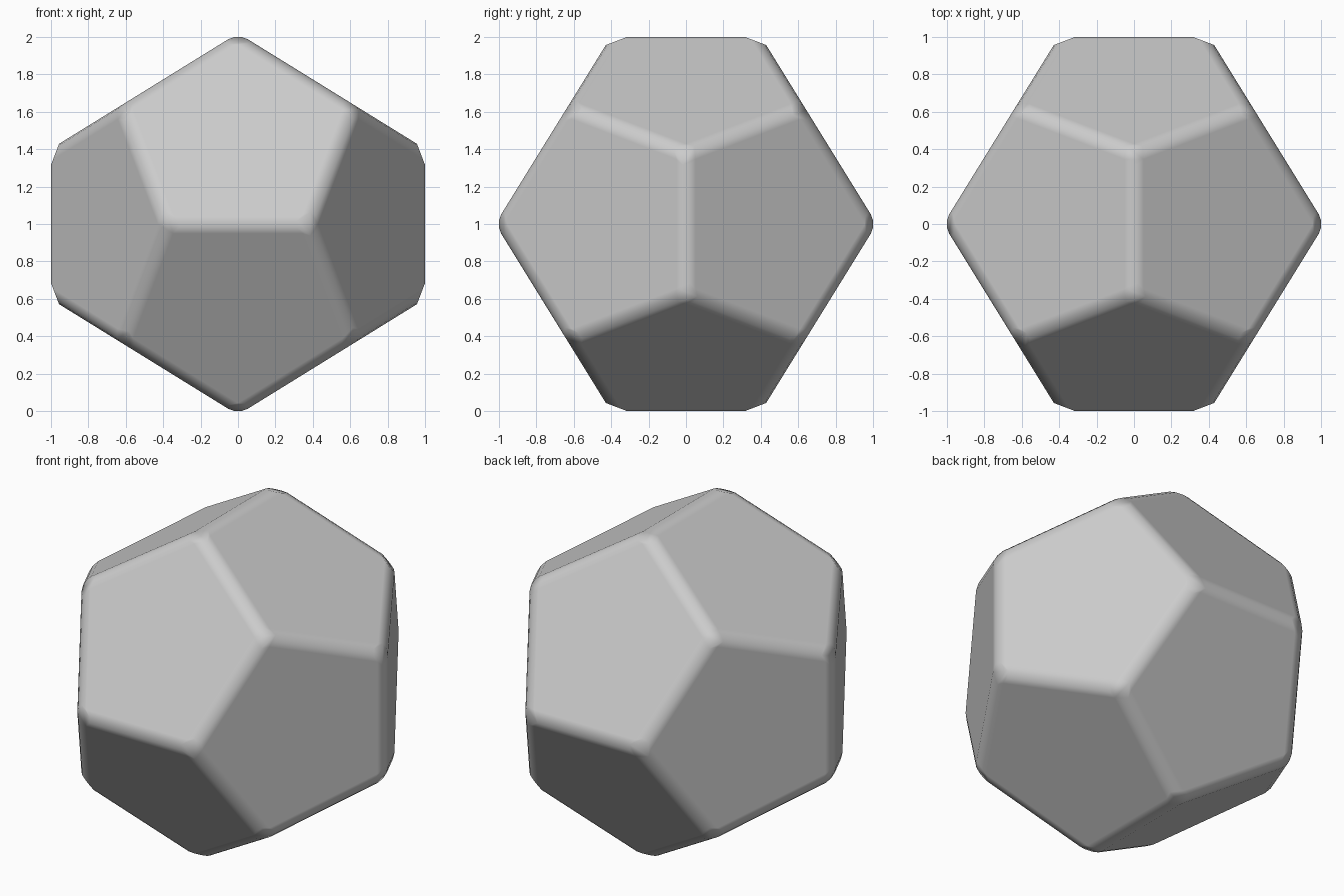
import bpy, bmesh
from math import sin, cos, pi, sqrt, radians
from mathutils import Vector

if "Cube" in bpy.data.objects:
    bpy.data.objects.remove(bpy.data.objects["Cube"])

PHI = (1 + sqrt(5)) / 2
W = 0.06                       # bevel width measured on each face
SEG = 3                        # strips along each rounded edge
S = (1 + 0.3335 * W) / PHI     # rounded edges end up exactly at +-1


def hull(points, merge=1e-4):
    bm = bmesh.new()
    for p in points:
        bm.verts.new(p)
    bmesh.ops.remove_doubles(bm, verts=bm.verts[:], dist=merge)
    bmesh.ops.convex_hull(bm, input=bm.verts[:])
    bmesh.ops.dissolve_limit(bm, angle_limit=radians(2),
                             verts=bm.verts[:], edges=bm.edges[:])
    bmesh.ops.recalc_face_normals(bm, faces=bm.faces[:])
    return bm


# Sharp dodecahedron
signs = (-1, 1)
pts = [Vector((a, b, c)) * S for a in signs for b in signs for c in signs]
for a in signs:
    for b in signs:
        p = (0, a / PHI, b * PHI)
        pts += [Vector((p[i], p[(i + 1) % 3], p[(i + 2) % 3])) * S for i in range(3)]
sharp = hull(pts)

# Rounded edge profiles, each ending on a flat corner cut
rounded = []
for v in sharp.verts:
    n = v.co.normalized()
    centre = v.link_faces[0].calc_center_median()
    cut = (v.co + (centre - v.co).normalized() * W / sin(radians(54))).dot(n)
    for e in v.link_edges:
        mid = (e.verts[0].co + e.verts[1].co) / 2
        along = (mid - v.co).normalized()
        a, b = [(f.calc_center_median() - mid).normalized() * W for f in e.link_faces]
        for i in range(SEG + 1):
            t = pi / 2 * i / SEG
            p = v.co + a * (1 - sin(t)) + b * (1 - cos(t))
            rounded.append(p + along * (cut - p.dot(n)) / along.dot(n))
sharp.free()

body = hull(rounded)
bmesh.ops.translate(body, verts=body.verts[:], vec=(0, 0, 1))
mesh = bpy.data.meshes.new("rounded_dodecahedron")
body.to_mesh(mesh)
body.free()
obj = bpy.data.objects.new("rounded_dodecahedron", mesh)
bpy.context.collection.objects.link(obj)

# Smooth edges while the large faces stay flat
mesh.polygons.foreach_set("use_smooth", [True] * len(mesh.polygons))
mod = obj.modifiers.new("flat_faces", 'WEIGHTED_NORMAL')
mod.weight = 100
